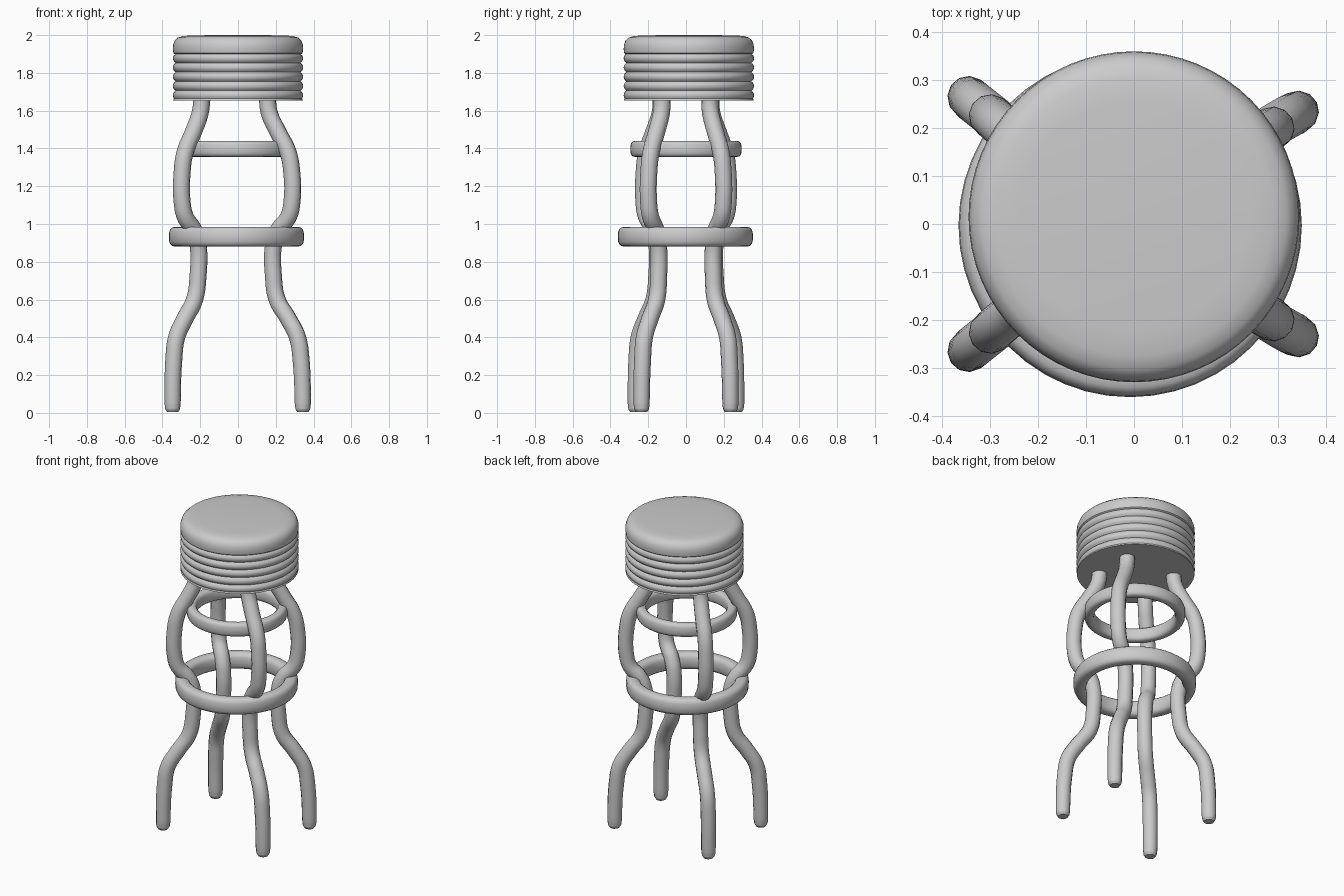
import bpy, bmesh, math

if "Cube" in bpy.data.objects:
    bpy.data.objects.remove(bpy.data.objects["Cube"])


def lathe(name, profile, center, segs=48, closed=False):
    """Revolve (radius, z) points around a vertical axis at center."""
    bm = bmesh.new()
    rows = []
    for r, z in profile:
        if r < 1e-5:
            rows.append([bm.verts.new((center[0], center[1], z))] * segs)
        else:
            rows.append([bm.verts.new((center[0] + r * math.cos(2 * math.pi * i / segs),
                                       center[1] + r * math.sin(2 * math.pi * i / segs), z))
                         for i in range(segs)])
    pairs = list(zip(rows, rows[1:]))
    if closed:
        pairs.append((rows[-1], rows[0]))
    for a, b in pairs:
        for i in range(segs):
            j = (i + 1) % segs
            bm.faces.new(list(dict.fromkeys((a[i], a[j], b[j], b[i]))))
    bmesh.ops.recalc_face_normals(bm, faces=bm.faces)
    me = bpy.data.meshes.new(name)
    bm.to_mesh(me)
    bm.free()
    ob = bpy.data.objects.new(name, me)
    bpy.context.collection.objects.link(ob)
    smooth(ob)
    return ob


def smooth(ob):
    bpy.ops.object.select_all(action='DESELECT')
    ob.select_set(True)
    bpy.context.view_layer.objects.active = ob
    bpy.ops.object.shade_smooth_by_angle(angle=math.radians(40))


def ring(name, outer, thick, z0, z1, center):
    """Ring with a soft rounded-box section."""
    pts = []
    for i in range(16):
        a = 2 * math.pi * i / 16
        c, s = math.cos(a), math.sin(a)
        pts.append((outer - thick / 2 + thick / 2 * math.copysign(abs(c) ** 0.7, c),
                    (z0 + z1) / 2 + (z1 - z0) / 2 * math.copysign(abs(s) ** 0.7, s)))
    lathe(name, pts, center, closed=True)


def leg(name, path, sx, sy):
    """Bent round tube through (x, y, z, radius scale) points."""
    cu = bpy.data.curves.new(name, 'CURVE')
    cu.dimensions = '3D'
    cu.bevel_depth = 0.045
    cu.bevel_resolution = 4
    cu.resolution_u = 6
    cu.use_fill_caps = True
    sp = cu.splines.new('BEZIER')
    sp.bezier_points.add(len(path) - 1)
    for p, (x, y, z, r) in zip(sp.bezier_points, path):
        p.co = (sx * x, sy * y, z)
        p.radius = r
        p.handle_left_type = p.handle_right_type = 'AUTO'
    tmp = bpy.data.objects.new(name + "_curve", cu)
    bpy.context.collection.objects.link(tmp)
    me = bpy.data.meshes.new_from_object(tmp.evaluated_get(bpy.context.evaluated_depsgraph_get()))
    bpy.data.objects.remove(tmp)
    ob = bpy.data.objects.new(name, me)
    bpy.context.collection.objects.link(ob)
    smooth(ob)


# Seat: ribbed band below, rounded cushion on top
SEAT = (0, 0.015)
band = [(0, 1.655)]
for k in range(5):
    for i in range(6):
        t = i / 6
        band.append((0.331 + 0.014 * math.sin(math.pi * t) ** 0.7 if 0 < t else 0.331,
                     1.657 + 0.049 * (k + t)))
band[1] = (0.343, 1.655)
band += [(0.331, 1.902), (0, 1.902)]
lathe("seat_band", band, SEAT, 64)
cushion = [(0, 1.895), (0.33, 1.895), (0.342, 1.905), (0.345, 1.925), (0.343, 1.95),
           (0.335, 1.972), (0.318, 1.987), (0.29, 1.995), (0.24, 1.999), (0, 2.0)]
lathe("seat_cushion", cushion, SEAT, 64)

# Brace rings
ring("upper_ring", 0.295, 0.06, 1.355, 1.44, (-0.005, 0))
ring("foot_ring", 0.358, 0.08, 0.88, 0.985, (-0.008, -0.003))

# Legs: the right pair stands slightly closer in than the left pair
right_path = [(0.155, 0.125, 1.67, 1), (0.165, 0.13, 1.59, 1), (0.21, 0.155, 1.49, 1),
              (0.265, 0.185, 1.38, 1), (0.285, 0.197, 1.27, 1), (0.286, 0.198, 1.12, 1),
              (0.268, 0.188, 1.04, 1), (0.215, 0.16, 0.97, 1), (0.19, 0.147, 0.9, 1),
              (0.188, 0.145, 0.72, 1), (0.207, 0.155, 0.6, 1), (0.265, 0.19, 0.5, 1),
              (0.315, 0.22, 0.4, 1), (0.334, 0.23, 0.28, 1), (0.343, 0.235, 0.05, 0.95),
              (0.343, 0.235, 0.02, 0.87), (0.343, 0.235, 0.004, 0.65)]
left_path = [(0.19, 0.13, 1.67, 1), (0.2, 0.137, 1.59, 1), (0.235, 0.17, 1.49, 1),
             (0.28, 0.208, 1.38, 1), (0.296, 0.222, 1.27, 1), (0.296, 0.223, 1.12, 1),
             (0.28, 0.21, 1.04, 1), (0.235, 0.172, 0.97, 1), (0.213, 0.155, 0.9, 1),
             (0.212, 0.155, 0.72, 1), (0.23, 0.17, 0.6, 1), (0.28, 0.212, 0.5, 1),
             (0.325, 0.248, 0.4, 1), (0.34, 0.26, 0.28, 1), (0.346, 0.266, 0.05, 0.95),
             (0.346, 0.266, 0.02, 0.87), (0.346, 0.266, 0.004, 0.65)]
for sy, side in ((-1, "front"), (1, "back")):
    leg(side + "_right_leg", right_path, 1, sy)
    leg(side + "_left_leg", left_path, -1, sy)
